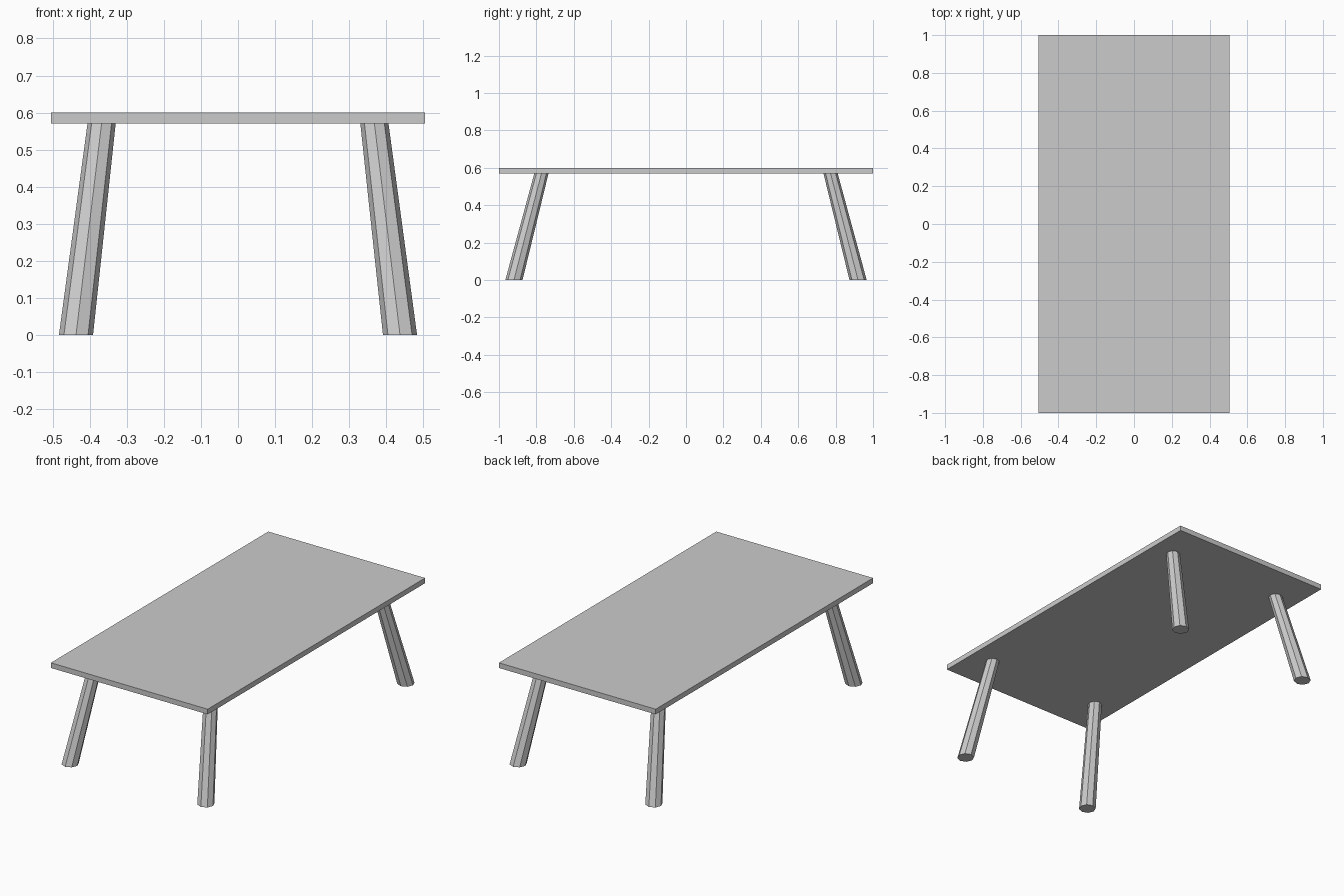
import bpy
import bmesh
from math import cos, sin, tau

cube = bpy.data.objects.get("Cube")
if cube:
    bpy.data.objects.remove(cube, do_unlink=True)

HALF_WIDTH, HALF_LENGTH = 0.505, 1.0
HEIGHT, THICKNESS = 0.6, 0.03
UNDERSIDE = HEIGHT - THICKNESS
LEG_SIDES = 8

grey = bpy.data.materials.new("plain_grey")
grey.use_nodes = True
grey.diffuse_color = (0.6, 0.6, 0.6, 1)
grey.node_tree.nodes["Principled BSDF"].inputs["Base Color"].default_value = grey.diffuse_color


def finish(name, bm):
    bmesh.ops.recalc_face_normals(bm, faces=bm.faces)
    mesh = bpy.data.meshes.new(name)
    bm.to_mesh(mesh)
    bm.free()
    mesh.materials.append(grey)
    bpy.context.collection.objects.link(bpy.data.objects.new(name, mesh))


def ring(bm, x, y, z, radius):
    angles = [tau * i / LEG_SIDES for i in range(LEG_SIDES)]
    return [bm.verts.new((x + radius * cos(a), y + radius * sin(a), z)) for a in angles]


def splayed_leg(name, sx, sy):
    bm = bmesh.new()
    foot = ring(bm, sx * 0.437, sy * 0.92, 0, 0.046)
    head = ring(bm, sx * 0.368, sy * 0.773, UNDERSIDE, 0.038)
    for i in range(LEG_SIDES):
        j = (i + 1) % LEG_SIDES
        bm.faces.new((foot[i], foot[j], head[j], head[i]))
    bm.faces.new(foot)
    bm.faces.new(head)
    finish(name, bm)


# Table top: a thin slab
bm = bmesh.new()
bmesh.ops.create_cube(bm, size=1)
bmesh.ops.scale(bm, vec=(2 * HALF_WIDTH, 2 * HALF_LENGTH, THICKNESS), verts=bm.verts)
bmesh.ops.translate(bm, vec=(0, 0, HEIGHT - THICKNESS / 2), verts=bm.verts)
finish("table_top", bm)

# Four octagonal legs, splayed outwards
for end, sy in (("front", -1), ("back", 1)):
    for side, sx in (("left", 1), ("right", -1)):
        splayed_leg(f"{end}_{side}_leg", sx, sy)
